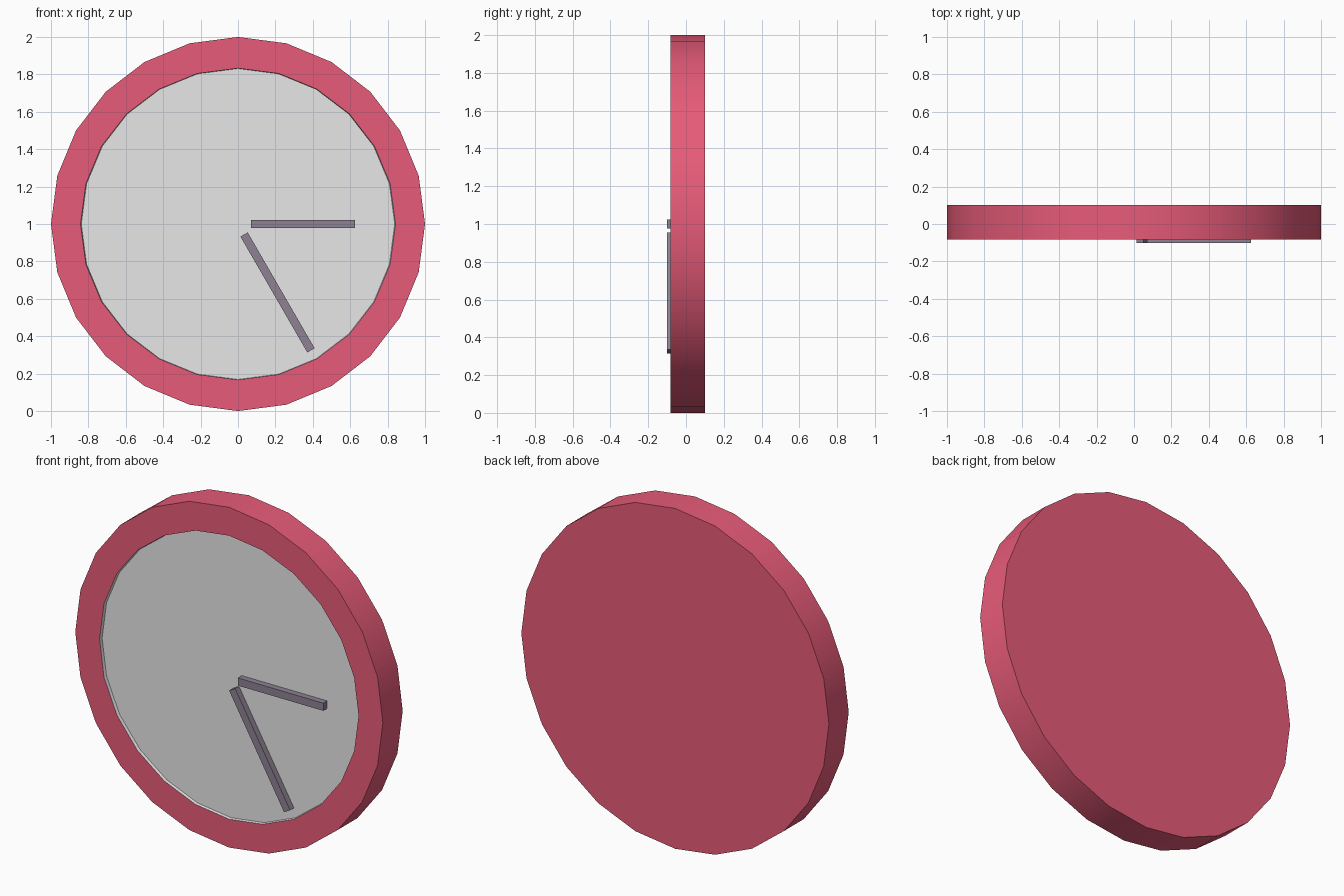
import bpy, bmesh, math
from mathutils import Matrix, Vector

cube = bpy.data.objects.get("Cube")
if cube:
    bpy.data.objects.remove(cube, do_unlink=True)


def material(name, rgb):
    m = bpy.data.materials.new(name)
    m.use_nodes = True
    m.diffuse_color = (*rgb, 1)
    m.node_tree.nodes["Principled BSDF"].inputs["Base Color"].default_value = (*rgb, 1)
    return m


PINK = material("pink", (0.80, 0.105, 0.19))
GREY = material("light_grey", (0.80, 0.80, 0.80))
PURPLE = material("purple_grey", (0.27, 0.22, 0.29))

SIDES = 24
CENTRE = Vector((0, 0, 1))
FRONT, BACK, FLOOR = -0.083, 0.101, -0.065


def add_object(name, bm, *mats):
    bmesh.ops.recalc_face_normals(bm, faces=bm.faces)
    me = bpy.data.meshes.new(name)
    bm.to_mesh(me)
    bm.free()
    for m in mats:
        me.materials.append(m)
    ob = bpy.data.objects.new(name, me)
    bpy.context.collection.objects.link(ob)
    return ob


def ring(bm, rx, rz, y):
    angles = [math.tau * i / SIDES for i in range(SIDES)]
    return [bm.verts.new((rx * math.sin(a), y, 1 + rz * math.cos(a))) for a in angles]


def hand(name, start, end, angle):
    """Box reaching out from the clock centre, turned clockwise from +x."""
    bm = bmesh.new()
    depth = FLOOR - -0.101
    bmesh.ops.create_cube(bm, size=1)
    place = (Matrix.Translation(CENTRE) @ Matrix.Rotation(angle, 4, 'Y')
             @ Matrix.Translation(((start + end) / 2, FLOOR - depth / 2, 0))
             @ Matrix.Diagonal((end - start, depth, 0.045, 1)))
    bm.transform(place)
    return add_object(name, bm, PURPLE)


# Clock body: closed back, outer wall, front rim, recessed dial
bm = bmesh.new()
rings = [ring(bm, 1, 1, BACK), ring(bm, 1, 1, FRONT),
         ring(bm, 0.842, 0.833, FRONT), ring(bm, 0.838, 0.831, FLOOR)]
bm.faces.new(rings[0])
for k, (a, b) in enumerate(zip(rings, rings[1:])):
    for i in range(SIDES):
        j = (i + 1) % SIDES
        f = bm.faces.new((a[i], a[j], b[j], b[i]))
        f.material_index = 1 if k == 2 else 0
bm.faces.new(rings[3]).material_index = 1
body = add_object("clock_body", bm, PINK, GREY)

# Rounded outer wall with crisp rim edges
bpy.ops.object.select_all(action='DESELECT')
body.select_set(True)
bpy.context.view_layer.objects.active = body
bpy.ops.object.shade_smooth_by_angle(angle=math.radians(30))

# Hands
hand("hour_hand", 0.07, 0.625, 0)
hand("minute_hand", 0.065, 0.78, math.radians(60))
